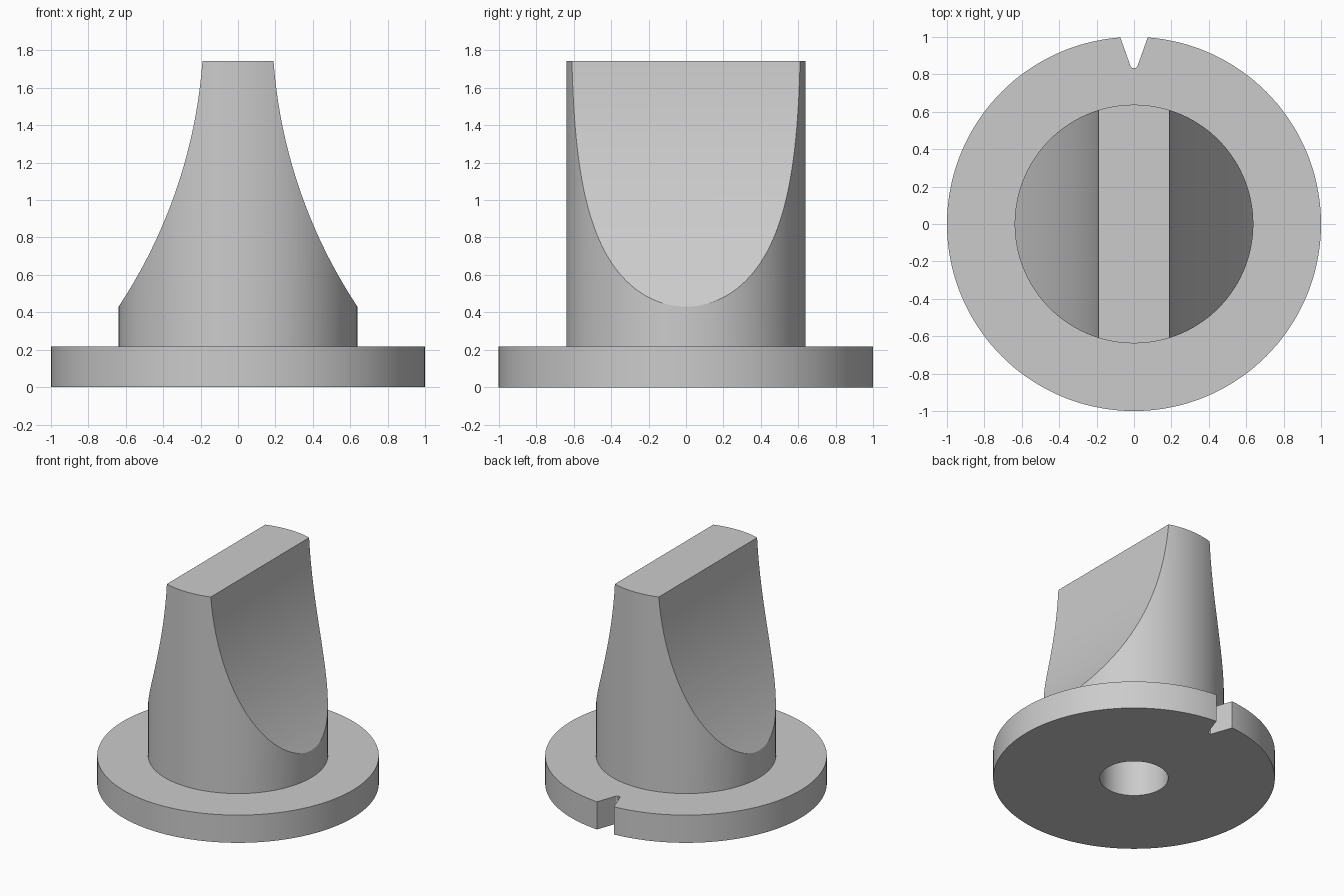
import bpy, bmesh, math

if "Cube" in bpy.data.objects:
    bpy.data.objects.remove(bpy.data.objects["Cube"], do_unlink=True)

SEGMENTS = 144
STEM_R = 0.638
TOP_Z = 1.743

grey = bpy.data.materials.new("light_grey")
grey.use_nodes = True
grey.diffuse_color = (0.6, 0.6, 0.6, 1)
grey.node_tree.nodes["Principled BSDF"].inputs["Base Color"].default_value = (0.6, 0.6, 0.6, 1)


def prism(name, outline, low, high, axis="z"):
    """Extrude a flat outline along z, or an x-z outline along y."""
    place = (lambda a, b, h: (a, b, h)) if axis == "z" else (lambda a, b, h: (a, h, b))
    bm = bmesh.new()
    ends = [[bm.verts.new(place(a, b, h)) for a, b in outline] for h in (low, high)]
    bm.faces.new(ends[0])
    bm.faces.new(ends[1])
    n = len(outline)
    for i in range(n):
        j = (i + 1) % n
        bm.faces.new((ends[0][i], ends[0][j], ends[1][j], ends[1][i]))
    bmesh.ops.recalc_face_normals(bm, faces=bm.faces)
    mesh = bpy.data.meshes.new(name)
    bm.to_mesh(mesh)
    bm.free()
    mesh.materials.append(grey)
    obj = bpy.data.objects.new(name, mesh)
    bpy.context.collection.objects.link(obj)
    return obj


def circle(radius, count=SEGMENTS):
    return [(radius * math.cos(math.tau * i / count), radius * math.sin(math.tau * i / count))
            for i in range(count)]


def combine(target, tool, operation):
    mod = target.modifiers.new(operation.lower(), "BOOLEAN")
    mod.operation = operation
    mod.solver = "EXACT"
    mod.object = tool
    tool.hide_render = True
    bpy.context.view_layer.objects.active = target
    bpy.ops.object.modifier_apply(modifier=mod.name)
    bpy.data.objects.remove(tool, do_unlink=True)


# Finger grip: a round stem trimmed by two concave side arcs
arc_x, arc_z, arc_r = 2.913, 1.94, 2.73
steps = 40
side = []
for i in range(steps + 1):
    z = 0.43 + (TOP_Z - 0.43) * i / steps
    side.append((arc_x - math.sqrt(arc_r ** 2 - (arc_z - z) ** 2), z))
side = [(0.8, 0), (0.8, 0.43)] + side
outline = side + [(-x, z) for x, z in reversed(side)]
grip_profile = prism("grip_profile", outline, -0.8, 0.8, axis="y")
stem = prism("stem", circle(STEM_R), 0.1, 2.0)
combine(stem, grip_profile, "INTERSECT")

# Round base flange joined to the grip
knob = prism("control_knob", circle(1.0), 0, 0.217)
combine(knob, stem, "UNION")

# Pointer notch at the back of the flange
notch = prism("notch_cutter", [(-0.092, 1.05), (-0.017, 0.84), (-0.008, 0.833),
                               (0.008, 0.833), (0.017, 0.84), (0.092, 1.05)], -0.1, 0.3)
combine(knob, notch, "DIFFERENCE")

# Shaft socket in the underside
socket = prism("socket_cutter", circle(0.243, 96), -0.1, 1.0)
combine(knob, socket, "DIFFERENCE")

# Smooth curved walls, keep the rims crisp
bpy.ops.object.select_all(action="DESELECT")
knob.select_set(True)
bpy.context.view_layer.objects.active = knob
bpy.ops.object.shade_smooth_by_angle(angle=math.radians(20))
